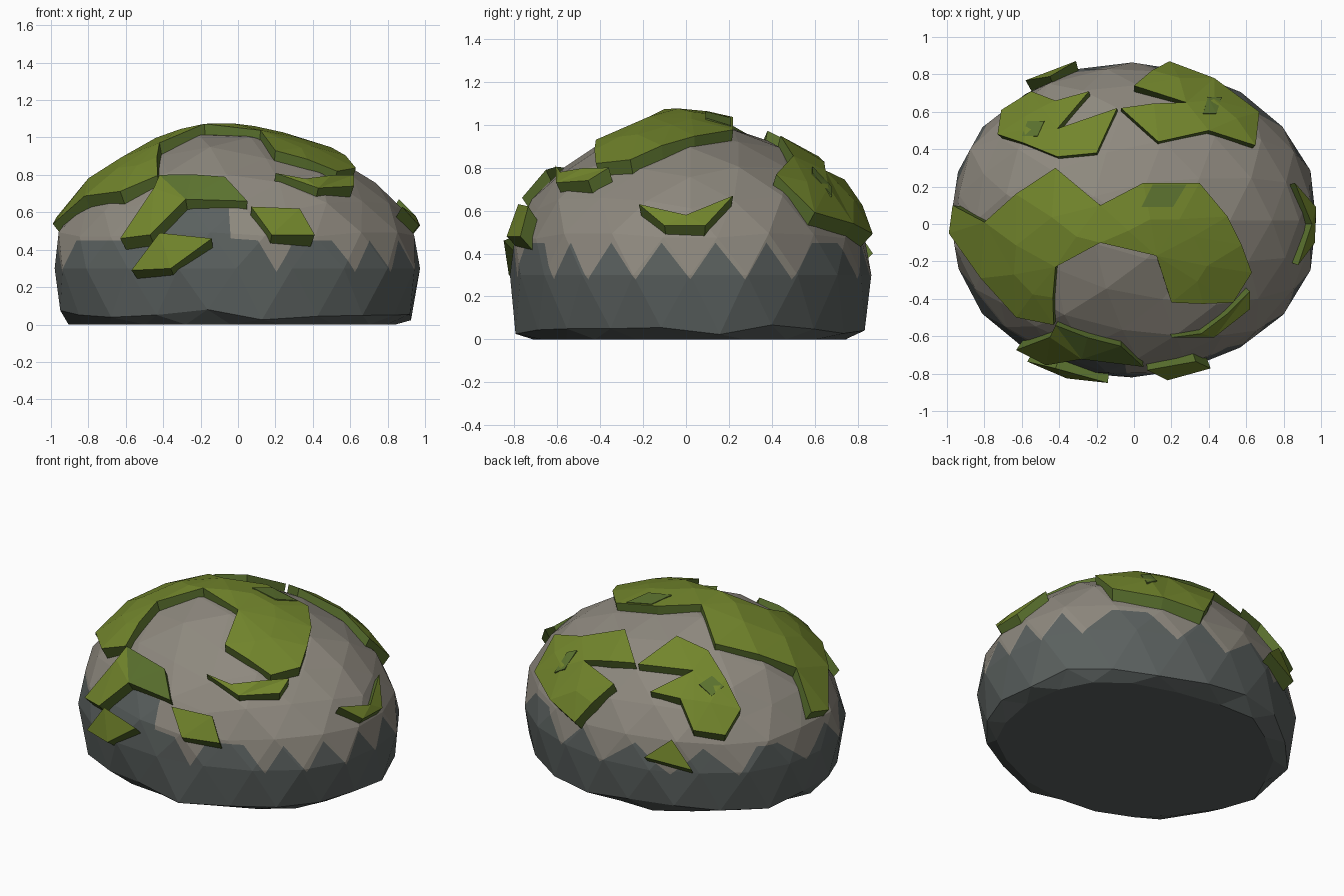
import bpy, bmesh, math, random
from mathutils import Vector

random.seed(4)
cube = bpy.data.objects.get("Cube")
if cube:
    bpy.data.objects.remove(cube, do_unlink=True)

CENTRE = Vector((-0.01, 0.02, 0.3))
RADII = Vector((0.98, 0.84, 0.685))
PEAK = Vector((-0.18, -0.07))


def material(name, rgb):
    mat = bpy.data.materials.new(name)
    mat.use_nodes = True
    mat.diffuse_color = (*rgb, 1)
    mat.node_tree.nodes["Principled BSDF"].inputs["Base Color"].default_value = (*rgb, 1)
    return mat


STONE = material("warm grey stone", (0.272, 0.25, 0.211))
SLATE = material("dark slate", (0.104, 0.119, 0.115))
MOSS = material("bright moss", (0.168, 0.235, 0.025))
MOSS_RIM = material("deep moss", (0.105, 0.168, 0.028))


def finish(bm, name, mats):
    mesh = bpy.data.meshes.new(name)
    bm.to_mesh(mesh)
    bm.free()
    for mat in mats:
        mesh.materials.append(mat)
    obj = bpy.data.objects.new(name, mesh)
    bpy.context.collection.objects.link(obj)


def on_dome(p, lift):
    """Push a point radially onto the dome, raised by lift."""
    r = RADII + Vector((lift,) * 3)
    u = Vector([(p[i] - CENTRE[i]) / r[i] for i in range(3)]).normalized()
    return CENTRE + Vector([u[i] * r[i] for i in range(3)])


def dome_normal(p):
    return Vector([(p[i] - CENTRE[i]) / RADII[i] ** 2 for i in range(3)]).normalized()


def raise_peak(bm):
    """Lift the crown of the dome into a blunt off-centre point."""
    for v in bm.verts:
        if v.co.z > 0.5:
            v.co.z += 0.05 * max(0, 1 - (v.co.xy - PEAK).length / 0.5)


def cut(bm, faces, point, normal):
    geom = set(faces)
    for f in faces:
        geom.update(f.verts, f.edges)
    bmesh.ops.bisect_plane(bm, geom=list(geom), dist=1e-5, plane_co=point, plane_no=normal)


def azimuth(p):
    return math.degrees(math.atan2(p.y - CENTRE.y, p.x - CENTRE.x)) % 360


# Boulder: faceted dome with a flattened underside
bm = bmesh.new()
bmesh.ops.create_icosphere(bm, subdivisions=3, radius=1)
for v in bm.verts:
    d = v.co.copy()
    size = random.uniform(0.99, 1.025)
    tall = RADII.z if d.z > 0 else random.uniform(0.85, 1.0)
    v.co = Vector((d.x * RADII.x * size + CENTRE.x, d.y * RADII.y * size + CENTRE.y,
                   max(0, CENTRE.z + d.z * tall * size)))
raise_peak(bm)

# Jagged line between the slate base and the stone above, as (angle, height)
HIGH, LOW = 0.45, 0.28
line = [(a, LOW) for a in (0, 15, 30, 66, 88, 119, 145, 173, 195, 285, 315, 330, 345, 360)]
line += [(a, HIGH) for a in (7, 22, 40, 54, 77, 104, 132, 152, 160, 184, 202, 215, 230,
                             278, 292, 307, 322, 337, 352)]
line += [(245, 0.62), (267, 0.62), (268, 0.46)]
line.sort()


def line_point(angle, z):
    a = math.radians(angle)
    k = math.sqrt(max(0, 1 - ((z - CENTRE.z) / RADII.z) ** 2))
    r = k / math.hypot(math.cos(a) / RADII.x, math.sin(a) / RADII.y)
    return Vector((CENTRE.x + r * math.cos(a), CENTRE.y + r * math.sin(a), z))


for angle, z in line[:-1]:
    a = math.radians(angle)
    out = Vector((math.cos(a), math.sin(a), 0))
    near = []
    for f in bm.faces:
        c = f.calc_center_median()
        if 0.1 < c.z < 0.75 and (c - CENTRE).dot(out) > 0.4:
            near.append(f)
    cut(bm, near, CENTRE, Vector((-out.y, out.x, 0)))

for (a0, z0), (a1, z1) in zip(line, line[1:]):
    def sector():
        return [f for f in bm.faces if a0 <= azimuth(f.calc_center_median()) < a1]
    p0, p1 = line_point(a0, z0), line_point(a1, z1)
    mid = math.radians((a0 + a1) / 2)
    normal = Vector((math.cos(mid), math.sin(mid), 0)).cross(p1 - p0).normalized()
    cut(bm, [f for f in sector() if 0.1 < f.calc_center_median().z < 0.8], p0, normal)
    for f in sector():
        c = f.calc_center_median()
        above = (c - p0).dot(normal) > 0
        f.material_index = 0 if c.z > 0.7 or (above and c.z > 0.2) else 1
bmesh.ops.recalc_face_normals(bm, faces=bm.faces)
finish(bm, "boulder", [STONE, SLATE])


def moss(name, axis, sign, outline, lift=0.058, depth=0.15, mats=(MOSS, MOSS_RIM)):
    """Slab that follows the dome; outline is drawn looking along the given axis."""
    bm = bmesh.new()
    a, b = [i for i in range(3) if i != axis]
    verts = []
    for p, q in outline:
        co = Vector((0, 0, 0))
        co[a], co[b] = p, q
        verts.append(bm.verts.new(co))
    face = bm.faces.new(verts)
    face.normal_update()
    bmesh.ops.triangulate(bm, faces=[face])
    r = RADII + Vector((lift,) * 3)
    for v in bm.verts:
        rest = 1 - sum(((v.co[i] - CENTRE[i]) / r[i]) ** 2 for i in (a, b))
        v.co[axis] = CENTRE[axis] + sign * r[axis] * math.sqrt(max(rest, 0.05))
        v.co = on_dome(v.co, lift)
    # Bend long faces round the dome
    for _ in range(3):
        long_edges = [e for e in bm.edges if e.calc_length() > 0.34]
        if long_edges:
            bmesh.ops.subdivide_edges(bm, edges=long_edges, cuts=1)
            bm.normal_update()
            bmesh.ops.triangulate(bm, faces=bm.faces[:])
            for v in bm.verts:
                v.co = on_dome(v.co, lift)
    # Rim running down into the stone
    tops = bm.faces[:]
    border = [e for e in bm.edges if e.is_boundary]
    for g in bmesh.ops.extrude_edge_only(bm, edges=border)["geom"]:
        if isinstance(g, bmesh.types.BMVert):
            g.co -= (dome_normal(g.co) + Vector((0, 0, 0.7))).normalized() * depth
        elif isinstance(g, bmesh.types.BMFace):
            g.material_index = 1
    raise_peak(bm)
    bmesh.ops.recalc_face_normals(bm, faces=bm.faces)
    bm.normal_update()
    if sum(f.normal.dot(dome_normal(f.calc_center_median())) for f in tops) < 0:
        bmesh.ops.reverse_faces(bm, faces=bm.faces[:])
    finish(bm, name, mats)


# Moss patches
moss("crown_moss", 2, 1, [
    (-0.97, 0.1), (-0.8, 0.01), (-0.42, 0.3), (-0.18, 0.1), (0.05, 0.22), (0.35, 0.22),
    (0.5, 0.04), (0.63, -0.26), (0.53, -0.42), (0.2, -0.42), (0.12, -0.17), (-0.18, -0.1),
    (-0.42, -0.23), (-0.43, -0.54), (-0.63, -0.5), (-0.82, -0.29), (-0.99, -0.05)])
moss("back_left_moss", 2, 1, [
    (-0.07, 0.62), (0.13, 0.44), (0.4, 0.5), (0.65, 0.42), (0.67, 0.6), (0.43, 0.78),
    (0.19, 0.87), (0, 0.74), (0.28, 0.65)])
moss("back_right_moss", 2, 1, [
    (-0.71, 0.61), (-0.73, 0.48), (-0.41, 0.36), (-0.2, 0.38), (-0.09, 0.62),
    (-0.41, 0.51), (-0.24, 0.71), (-0.42, 0.66), (-0.55, 0.71)])
moss("back_low_moss", 1, 1, [(-0.45, 0.52), (-0.31, 0.4), (-0.58, 0.35)])
moss("front_bent_moss", 1, -1, [
    (-0.42, 0.8), (-0.28, 0.67), (-0.47, 0.48), (-0.63, 0.46), (-0.45, 0.73)])
moss("front_bent_moss_end", 1, -1, [
    (-0.42, 0.8), (-0.07, 0.79), (0.05, 0.66), (-0.28, 0.67)], mats=(MOSS_RIM, MOSS_RIM))
moss("front_low_moss", 1, -1, [(-0.42, 0.49), (-0.14, 0.46), (-0.36, 0.3), (-0.57, 0.29)])
moss("front_small_moss", 1, -1, [(0.07, 0.63), (0.33, 0.62), (0.41, 0.48), (0.18, 0.48)])
moss("front_left_moss", 1, -1, [
    (0.2, 0.81), (0.36, 0.78), (0.62, 0.8), (0.62, 0.74), (0.43, 0.73)])
moss("left_side_moss", 0, 1, [
    (-0.22, 0.63), (0, 0.58), (0.22, 0.67), (0.09, 0.53), (-0.1, 0.53)])

# Deeper green spots on the moss
spots = [(0.04, 0.09, 0.24, 0.12), (0.37, 0.59, 0.1, 0.09), (-0.6, 0.47, 0.12, 0.08)]
for i, (x, y, w, h) in enumerate(spots):
    moss(f"moss_spot_{i + 1}", 2, 1,
         [(x, y), (x + w * 0.7, y), (x + w, y + h), (x + w * 0.25, y + h)],
         lift=0.058, depth=0.009, mats=(MOSS_RIM, MOSS_RIM))
